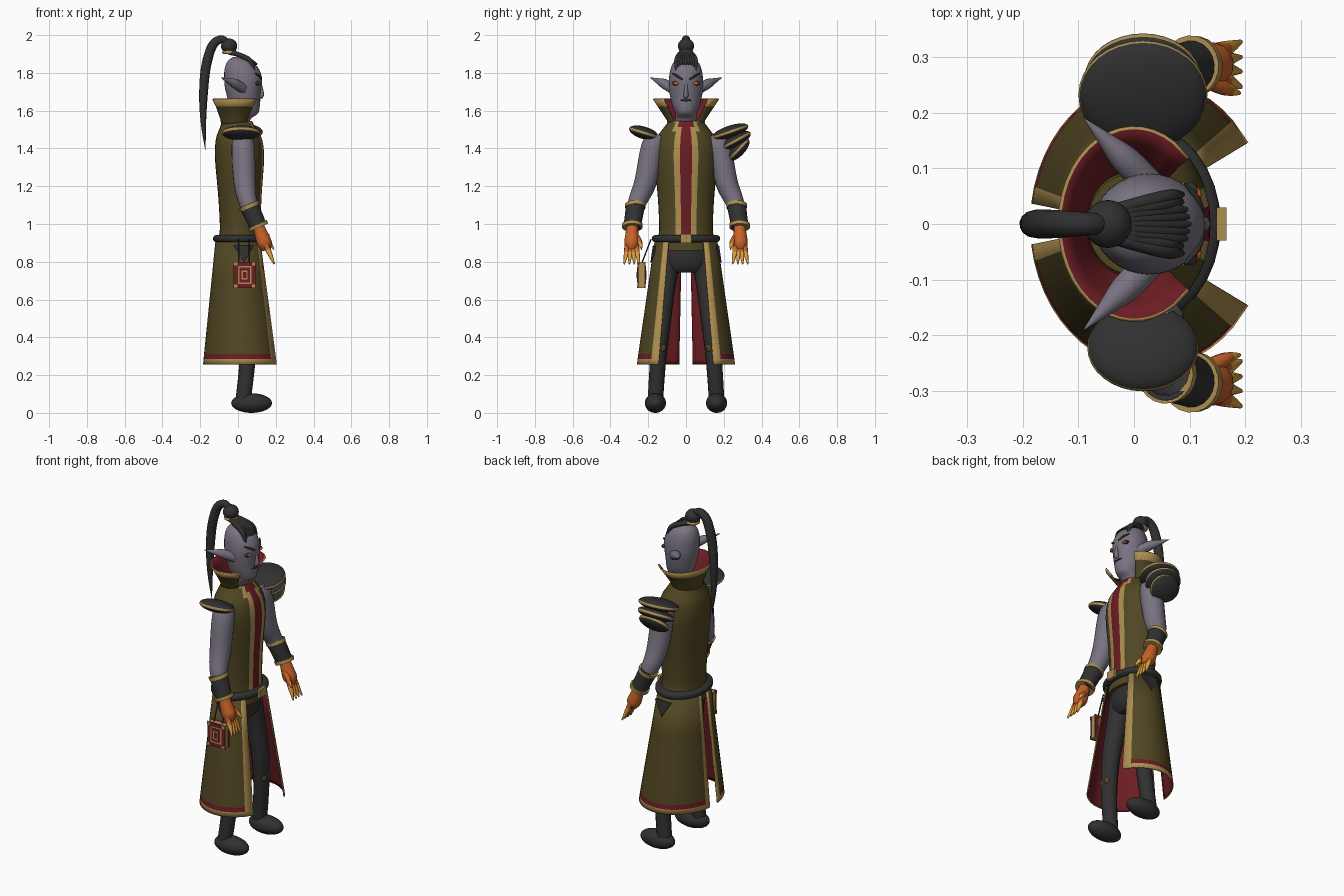
import bpy, bmesh, math
from mathutils import Vector, Matrix

if "Cube" in bpy.data.objects:
    bpy.data.objects.remove(bpy.data.objects["Cube"])

MATS = {}
for name, rgb in {
    "skin": (0.19, 0.17, 0.215), "olive": (0.08, 0.062, 0.016), "gold": (0.42, 0.27, 0.08),
    "red": (0.145, 0.012, 0.017), "dark": (0.03, 0.03, 0.031), "orange": (0.56, 0.12, 0.02),
    "amber": (0.75, 0.36, 0.05),
}.items():
    m = bpy.data.materials.new(name)
    m.use_nodes = True
    m.diffuse_color = (*rgb, 1)
    m.node_tree.nodes["Principled BSDF"].inputs["Base Color"].default_value = (*rgb, 1)
    MATS[name] = m


def finish(name, bm, colours, rule=None, mirror=False, thick=0, angle=50):
    """Turn a bmesh into a coloured, shaded object; rule maps a face centre to a slot."""
    colours = colours.split()
    if rule:
        for f in bm.faces:
            f.material_index = rule(f.calc_center_median())
    if not thick:
        bmesh.ops.recalc_face_normals(bm, faces=bm.faces)
    me = bpy.data.meshes.new(name)
    bm.to_mesh(me)
    bm.free()
    # cloth has a second run of slots for its red lining
    for c in colours + (["red"] * len(colours) if thick else []):
        me.materials.append(MATS[c])
    ob = bpy.data.objects.new(name, me)
    bpy.context.collection.objects.link(ob)
    if thick:
        s = ob.modifiers.new("lining", 'SOLIDIFY')
        s.thickness, s.offset, s.material_offset = thick, -1, len(colours)
    if mirror:
        s = ob.modifiers.new("mirror", 'MIRROR')
        s.use_axis = (False, True, False)
    bpy.ops.object.select_all(action='DESELECT')
    bpy.context.view_layer.objects.active = ob
    ob.select_set(True)
    bpy.ops.object.shade_smooth_by_angle(angle=math.radians(angle))


def spline(pts, steps):
    """Catmull-Rom through tuples of any length."""
    P = [pts[0]] + list(pts) + [pts[-1]]
    out = []
    for a, b, c, d in zip(P, P[1:], P[2:], P[3:]):
        for k in range(steps):
            t = k / steps
            out.append([0.5 * (2*q + (r-p)*t + (2*p-5*q+4*r-s)*t*t + (3*q-p-3*r+s)*t**3)
                        for p, q, r, s in zip(a, b, c, d)])
    return out + [list(pts[-1])]


def skin(bm, rings, closed):
    rows = [[bm.verts.new(p) for p in r] for r in rings]
    n = len(rows[0])
    for a, b in zip(rows, rows[1:]):
        for i in range(n if closed else n - 1):
            j = (i + 1) % n
            bm.faces.new((a[i], a[j], b[j], b[i]))
    if closed:
        bm.faces.new(rows[0][::-1])
        bm.faces.new(rows[-1])


def spread(a, b, n):
    return [a + (b - a) * i / n for i in range(n + 1)]


def loft(name, rows, colours, angles=None, closed=True, steps=4, **kw):
    """Stack of ellipses, each row (z, centre x, radius x, radius y)."""
    angles = angles or spread(0, math.tau, 32)[:-1]
    bm = bmesh.new()
    skin(bm, [[(cx + rx*math.cos(a), ry*math.sin(a), z) for a in angles]
              for z, cx, rx, ry in spline(rows, steps)], closed)
    finish(name, bm, colours, **kw)


def tube(name, pts, colours, n=14, steps=4, **kw):
    """Round tube through points (x, y, z, radius)."""
    pts = spline(pts, steps)
    C = [Vector(p[:3]) for p in pts]
    u, rings = Vector((0.9, 0.1, 0.2)), []
    for i, p in enumerate(pts):
        t = (C[min(i+1, len(C)-1)] - C[max(i-1, 0)]).normalized()
        u = (u - t * u.dot(t)).normalized()
        v = t.cross(u)
        rings.append([C[i] + p[3] * (u*math.cos(k*math.tau/n) + v*math.sin(k*math.tau/n))
                      for k in range(n)])
    bm = bmesh.new()
    skin(bm, rings, True)
    finish(name, bm, colours, **kw)


def place(bm, centre, half, tilt=0):
    bm.transform(Matrix.Translation(centre) @ Matrix.Rotation(tilt, 4, 'X') @ Matrix.Diagonal((*half, 1)))


def ball(name, centre, half, colours, tilt=0, band=False, **kw):
    bm = bmesh.new()
    bmesh.ops.create_uvsphere(bm, u_segments=32, v_segments=16, radius=1)
    for f in bm.faces:
        f.material_index = int(band and abs(f.calc_center_median().z) < 0.2)
    place(bm, centre, half, tilt)
    finish(name, bm, colours, **kw)


def box(name, centre, half, colour):
    bm = bmesh.new()
    bmesh.ops.create_cube(bm, size=2)
    place(bm, centre, half)
    finish(name, bm, colour, angle=30)


# Head and neck
loft("head", [(1.47, 0, .058, .06), (1.55, .008, .056, .058), (1.585, .04, .066, .055),
              (1.62, .035, .08, .07), (1.67, .03, .087, .083), (1.72, .027, .096, .09),
              (1.77, .027, .1, .09), (1.82, .02, .091, .082), (1.86, .01, .066, .062),
              (1.885, 0, .025, .022)], "skin")
tube("nose", [(.116, 0, 1.75, .007), (.124, 0, 1.71, .01), (.124, 0, 1.68, .013), (.115, 0, 1.667, .008)], "skin")
tube("ear", [(.03, .07, 1.715, .026), (-.015, .115, 1.742, .026), (-.05, .15, 1.758, .015),
             (-.09, .19, 1.775, .001)], "skin", mirror=True)
ball("eye_socket", (.103, .052, 1.745), (.013, .023, .012), "dark", mirror=True)
ball("eye", (.11, .052, 1.744), (.011, .015, .008), "orange", mirror=True)
tube("brow", [(.123, .018, 1.765, .005), (.114, .045, 1.782, .006), (.092, .072, 1.797, .003)], "dark", n=8, mirror=True)
ball("mouth", (.112, 0, 1.655), (.008, .03, .006), "dark")

# Hair swept back from two forelocks
for i in range(9):
    y = (i - 4) * .0125
    drop = .03 if abs(i - 4) > 2 else -.01
    tube("hair_strand", [(-.05, y*.4, 1.91, .013), (.01, y*.75, 1.894, .013), (.065, y, 1.864, .013),
                         (.102 - abs(y)*.25, y*1.05, 1.835 - drop, .004)], "dark", n=8)
ball("hair_bun", (-.047, 0, 1.942), (.043, .043, .04), "dark")
loft("hair_ring", [(1.9, -.045, .034, .034), (1.908, -.045, .04, .04), (1.918, -.045, .034, .034)], "gold")
tube("ponytail", [(-.05, 0, 1.95, .018), (-.085, 0, 1.978, .021), (-.135, 0, 1.945, .025),
                  (-.17, 0, 1.83, .026), (-.183, 0, 1.68, .023), (-.183, 0, 1.53, .014),
                  (-.172, 0, 1.39, .001)], "dark")


# Tunic with a striped front
def tunic_rule(c):
    if c.x < .04 or c.z < .9:
        return 0
    return 1 if abs(c.y) < .033 else 2 if abs(c.y) < .064 else 0


loft("tunic", [(.86, .01, .118, .152), (.92, .01, .115, .15), (.98, .012, .108, .142), (1.15, .01, .115, .15),
               (1.35, .008, .13, .168), (1.45, .005, .122, .155), (1.5, 0, .1, .125), (1.545, -.005, .078, .09)],
     "olive red gold", angles=[-.4, -.19, 0, .19] + spread(.4, math.tau - .4, 28)[:-1], rule=tunic_rule)
loft("belt", [(.903, .012, .128, .165), (.913, .012, .142, .178), (.933, .012, .142, .178),
              (.943, .012, .126, .163)], "dark")
box("buckle", (.157, 0, .923), (.009, .03, .024), "gold")

# Flared collar
COLLAR = [.75, 1.0] + spread(1.0, math.tau - 1.0, 28)[1:] + [math.tau - .75]


def collar_rule(c):
    a = abs(math.atan2(c.y, c.x))
    return int(c.z > 1.622 or a < 1.0)


loft("collar", [(1.49, -.01, .078, .088), (1.55, -.01, .082, .102), (1.622, -.003, .114, .15),
                (1.66, 0, .137, .176)], "olive gold", angles=COLLAR, closed=False, steps=1,
     rule=collar_rule, thick=.007, angle=60)


# Split coat skirt
def skirt_rule(c):
    t = (.92 - c.z) / .66
    a = math.atan2(c.y / (.165 + .095*t), (c.x - .01 - .018*t) / (.13 + .085*t))
    if a < .8 or a > 2.88 or c.z < .285:
        return 1
    return 2 if c.z < .312 else 0


loft("coat_skirt", [(.257, .028, .215, .26), (.285, .0273, .2118, .2564), (.312, .0266, .2083, .2525),
                    (.5, .0215, .1841, .2255), (.7, .016, .1583, .1967), (.92, .01, .13, .165)],
     "olive gold red", angles=[.6] + spread(.8, 2.88, 18) + [3.0], closed=False, steps=1,
     rule=skirt_rule, thick=.007, mirror=True, angle=60)

# Triangular hip flaps
bm = bmesh.new()
bmesh.ops.create_cone(bm, cap_ends=True, segments=3, radius1=1, radius2=1, depth=2)
place(bm, (.03, .172, .855), (.06, .06, .008), .143 - math.pi / 2)
finish("hip_flap", bm, "dark", mirror=True)

# Legs, knee patches and boots
loft("hips", [(.742, .02, .05, .1), (.77, .018, .075, .125), (.82, .012, .095, .14), (.9, .01, .1, .14)], "dark")
tube("leg", [(.01, .08, .88, .07), (.03, .108, .7, .058), (.055, .128, .5, .05), (.05, .148, .28, .043),
             (.028, .162, .07, .041)], "dark", mirror=True)
for o in (-.019, .019):
    ball("knee_patch", (.086, .142 + o, .345), (.012, .016, .022), "olive", mirror=True)
ball("boot", (.072, .162, .052), (.108, .056, .052), "dark", mirror=True)

# Arms, cuffs and hands
tube("arm", [(.02, .15, 1.47, .045), (.027, .175, 1.41, .062), (.035, .215, 1.22, .059),
             (.055, .26, 1.11, .048), (.105, .285, .99, .035)], "skin", mirror=True)
tube("cuff", [(.058, .267, 1.1, .051), (.108, .285, .985, .046)], "dark", n=20, steps=1, mirror=True)
for x, y, z in ((.06, .268, 1.095), (.106, .284, .99)):
    tube("cuff_rim", [(x - .004, y, z + .009, .055), (x + .004, y, z - .009, .054)], "gold", n=20, steps=1, mirror=True)
tube("palm", [(.11, .285, .985, .03), (.125, .286, .94, .036), (.142, .287, .895, .039),
              (.152, .287, .862, .022)], "orange", mirror=True)
for o in (-.028, -.009, .009, .028):
    tube("finger", [(.142, .287 + o*.8, .9, .015), (.165, .287 + o, .85, .014),
                    (.192, .287 + o*1.45, .788, .004)], "amber orange", n=8,
         rule=lambda c: int(c.z > .862), mirror=True)
tube("thumb", [(.13, .26, .93, .016), (.165, .243, .9, .013), (.19, .235, .865, .003)],
     "amber orange", n=8, rule=lambda c: int(c.z > .9), mirror=True)

# Shoulder plates: one on one side, three stacked on the other
for y, z, rx, ry, tilt in ((-.222, 1.482, .1, .082, -.3), (.232, 1.487, .116, .103, .33),
                           (.262, 1.44, .105, .09, .5), (.277, 1.392, .09, .078, .8)):
    ball("shoulder_plate", (.016, y, z), (rx, ry, .033), "dark gold", tilt=tilt, band=True)

# Hanging book
box("book_pages", (.035, -.235, .73), (.054, .018, .068), "gold")
for name, w, h, d, c in (("book_cover", .058, .07, .02, "red"), ("book_frame", .036, .048, .022, "gold"),
                         ("book_panel", .028, .039, .0235, "red"), ("book_inlay", .016, .025, .025, "gold"),
                         ("book_centre", .009, .017, .0265, "red")):
    for s in (-1, 1):
        box(name, (.035, -.235 + s*(d - .002), .73), (w, .002, h), c)
for sx in (-1, 1):
    for sz in (-1, 1):
        box("book_corner", (.035 + sx*.048, -.257, .73 + sz*.06), (.01, .002, .01), "gold")
for x in (.005, .06):
    tube("book_cord", [(x, -.235, .79, .004), (x, -.185, .92, .004)], "dark", n=6, steps=1)
